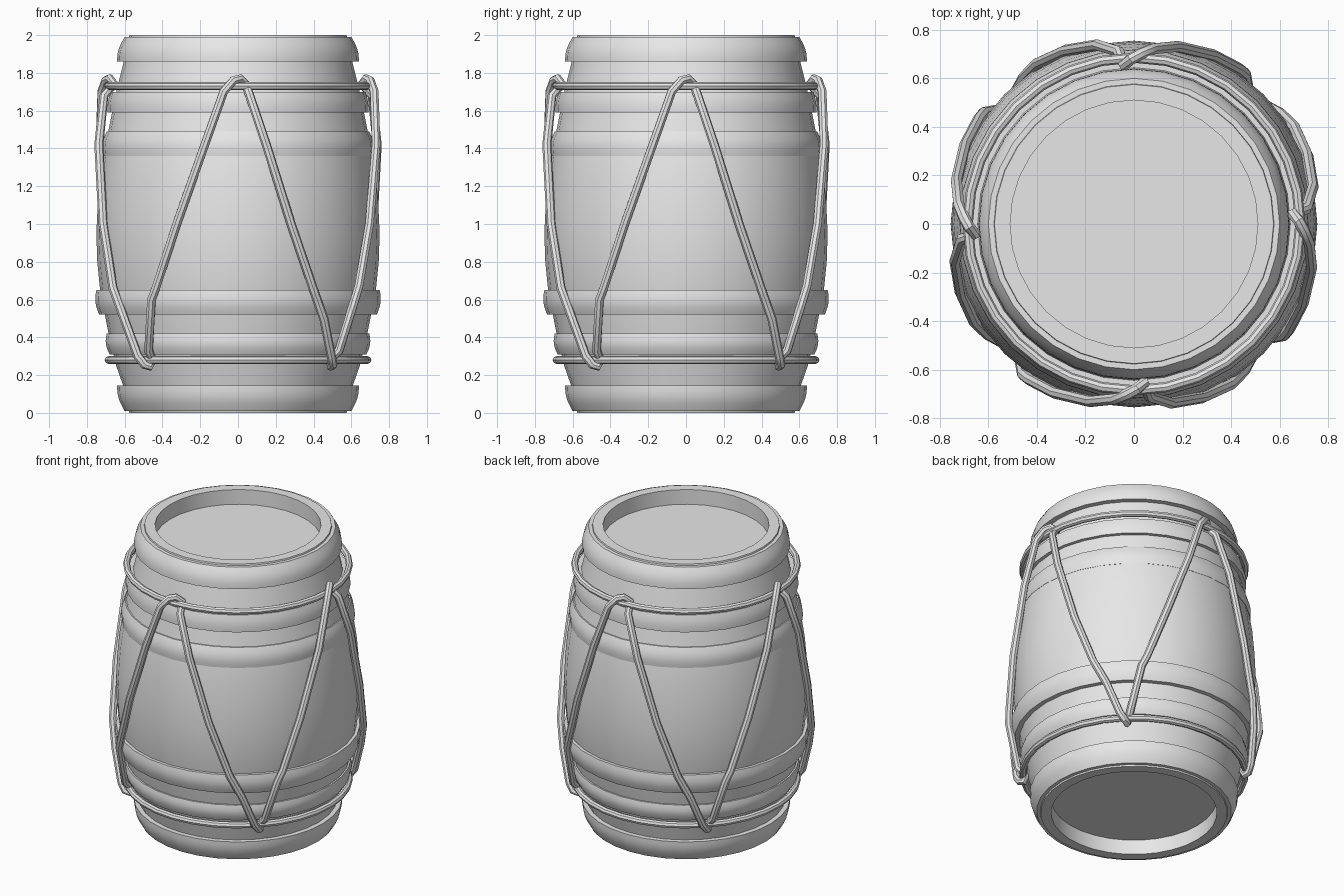
import bpy, bmesh, math

cube = bpy.data.objects.get("Cube")
if cube:
    bpy.data.objects.remove(cube, do_unlink=True)

SIDES = 32
grey = bpy.data.materials.new("plain_grey")
grey.use_nodes = True
grey.diffuse_color = (0.8, 0.8, 0.8, 1)
grey.node_tree.nodes["Principled BSDF"].inputs["Base Color"].default_value = (0.8, 0.8, 0.8, 1)


def select_only(ob):
    bpy.ops.object.select_all(action='DESELECT')
    ob.select_set(True)
    bpy.context.view_layer.objects.active = ob


def lathe(name, profile, closed=False):
    """Revolve (radius, z) points around z; open profiles get end caps."""
    bm = bmesh.new()
    rings = []
    for r, z in profile:
        rings.append([bm.verts.new((r * math.cos(i * math.tau / SIDES),
                                    r * math.sin(i * math.tau / SIDES), z))
                      for i in range(SIDES)])
    pairs = list(zip(rings, rings[1:]))
    if closed:
        pairs.append((rings[-1], rings[0]))
    else:
        bm.faces.new(rings[0])
        bm.faces.new(rings[-1])
    for a, b in pairs:
        for i in range(SIDES):
            j = (i + 1) % SIDES
            bm.faces.new((a[i], a[j], b[j], b[i]))
    bmesh.ops.recalc_face_normals(bm, faces=bm.faces)
    mesh = bpy.data.meshes.new(name)
    bm.to_mesh(mesh)
    bm.free()
    mesh.materials.append(grey)
    ob = bpy.data.objects.new(name, mesh)
    bpy.context.collection.objects.link(ob)
    select_only(ob)
    bpy.ops.object.shade_smooth_by_angle(angle=math.radians(40))
    return ob


def hoop(name, z0, z1, r0, r1, depth=0.06, bulge=0.012):
    """Band with a gently rounded outer face, r0 at the bottom and r1 at the top."""
    steps = 6
    outer = []
    for i in range(steps + 1):
        t = i / steps
        outer.append((r0 + (r1 - r0) * t + bulge * math.sin(math.pi * t),
                      z0 + (z1 - z0) * t))
    lathe(name, [(r0 - depth, z0)] + outer + [(r1 - depth, z1)], closed=True)


def rope(name, points, radius):
    """Closed rope through (degrees from the front, z, distance from axis)."""
    curve = bpy.data.curves.new(name, 'CURVE')
    curve.dimensions = '3D'
    curve.bevel_depth = radius
    curve.bevel_resolution = 2
    spline = curve.splines.new('POLY')
    spline.points.add(len(points) - 1)
    for p, (deg, z, r) in zip(spline.points, points):
        a = math.radians(deg - 90)
        p.co = (r * math.cos(a), r * math.sin(a), z, 1)
    spline.use_cyclic_u = True
    curve.materials.append(grey)
    ob = bpy.data.objects.new(name, curve)
    bpy.context.collection.objects.link(ob)
    select_only(ob)
    bpy.ops.object.convert(target='MESH')
    bpy.ops.object.shade_smooth_by_angle(angle=math.radians(40))


# Barrel shell with a recessed head at each end
lathe("barrel_body", [
    (0.51, 0.10), (0.51, 0.0), (0.575, 0.0), (0.61, 0.15), (0.645, 0.25),
    (0.685, 0.42), (0.705, 0.52), (0.73, 0.65), (0.745, 0.8), (0.75, 0.95),
    (0.743, 1.1), (0.73, 1.25), (0.71, 1.38), (0.685, 1.5), (0.665, 1.6),
    (0.64, 1.72), (0.605, 1.86), (0.575, 2.0), (0.51, 2.0), (0.51, 1.90)])

# Hoops
hoop("top_hoop", 1.86, 1.99, 0.64, 0.60)
hoop("upper_thin_hoop", 1.59, 1.70, 0.69, 0.675, bulge=0.006)
hoop("upper_hoop", 1.36, 1.49, 0.715, 0.695)
hoop("lower_hoop", 0.52, 0.65, 0.735, 0.75)
hoop("lower_thin_hoop", 0.31, 0.42, 0.68, 0.695)
hoop("bottom_hoop", 0.01, 0.145, 0.60, 0.64)

# Ring ropes
for name, z, r in (("upper_ring_rope", 1.73, 0.685), ("lower_ring_rope", 0.28, 0.685)):
    rope(name, [(i * 360 / SIDES, z, r) for i in range(SIDES)], 0.021)

# Lacing: one quarter looped over the upper ring and under the lower one
quarter = [
    (-43, 0.28, 0.665), (-41.5, 0.33, 0.715), (-36.5, 0.6, 0.77),
    (-34, 0.67, 0.772), (-25, 1.0, 0.768), (-13.5, 1.42, 0.752),
    (-6, 1.7, 0.725), (-2, 1.76, 0.70), (1, 1.77, 0.68),
    (3.5, 1.74, 0.655), (5, 1.68, 0.712), (11.5, 1.42, 0.752),
    (21.5, 1.0, 0.768), (31, 0.66, 0.772), (37, 0.5, 0.755),
    (43, 0.3, 0.725), (45.5, 0.255, 0.705), (46.5, 0.245, 0.68)]
rope("lacing_rope", [(deg + 90 * k, z, r) for k in range(4) for deg, z, r in quarter], 0.024)
